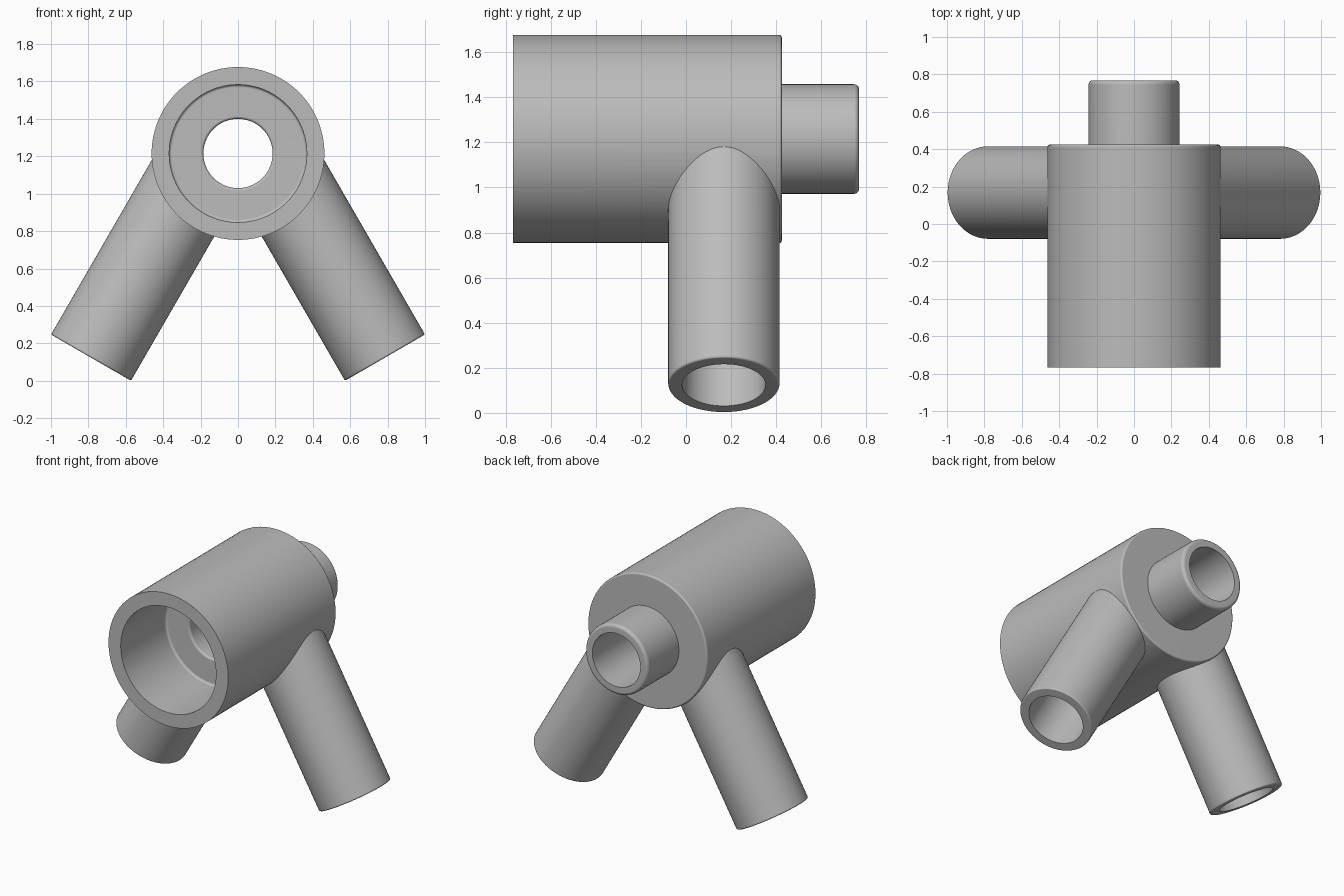
import bpy, bmesh
from math import sin, cos, pi, radians
from mathutils import Matrix, Vector

if "Cube" in bpy.data.objects:
    bpy.data.objects.remove(bpy.data.objects["Cube"], do_unlink=True)

SEGMENTS = 96
AXIS_Z = 1.215                       # height of the barrel axis
FRONT, STEP, SHOULDER, BACK = -0.768, -0.27, 0.425, 0.768
BORE = 0.185                         # radius shared by all narrow bores

grey = bpy.data.materials.new("plain grey")
grey.use_nodes = True
colour = (0.5, 0.5, 0.5, 1)
grey.diffuse_color = colour
grey.node_tree.nodes["Principled BSDF"].inputs["Base Color"].default_value = colour


def fillet(r, h, size, start, steps=4):
    """Quarter-circle profile points around the centre (r, h)."""
    return [(r + size * cos(a), h + size * sin(a))
            for a in (start + pi / 2 * i / steps for i in range(steps + 1))]


def lathe(name, profile, matrix):
    """Solid of revolution; the profile runs from axis to axis as (radius, height)."""
    bm = bmesh.new()
    verts = [bm.verts.new((r, 0, h)) for r, h in profile]
    edges = [bm.edges.new(pair) for pair in zip(verts, verts[1:])]
    bmesh.ops.spin(bm, geom=verts + edges, cent=(0, 0, 0), axis=(0, 0, 1),
                   angle=2 * pi, steps=SEGMENTS, use_merge=True)
    bmesh.ops.remove_doubles(bm, verts=bm.verts, dist=1e-5)
    bmesh.ops.recalc_face_normals(bm, faces=bm.faces)
    mesh = bpy.data.meshes.new(name)
    bm.to_mesh(mesh)
    bm.free()
    mesh.materials.append(grey)
    obj = bpy.data.objects.new(name, mesh)
    bpy.context.collection.objects.link(obj)
    obj.matrix_world = matrix
    return obj


def combine(target, tool, operation):
    """Apply a boolean and discard the tool."""
    mod = target.modifiers.new(operation.title(), 'BOOLEAN')
    mod.operation, mod.object, mod.solver = operation, tool, 'EXACT'
    bpy.context.view_layer.update()
    bpy.ops.object.modifier_apply(modifier=mod.name)
    bpy.data.objects.remove(tool, do_unlink=True)


# Barrel with its rear spigot, turned about the y axis
along_y = Matrix.Translation((0, 0, AXIS_Z)) @ Matrix.Rotation(-pi / 2, 4, 'X')
f, g = 0.012, 0.022
barrel = lathe("pipe_fitting",
               [(0, FRONT), (0.462, FRONT)]
               + fillet(0.462 - f, SHOULDER - f, f, 0)
               + [(0.243, SHOULDER)]
               + fillet(0.243 - g, BACK - g, g, 0)
               + [(0, BACK)], along_y)
bpy.context.view_layer.objects.active = barrel
barrel.select_set(True)

# Splayed legs, each starting at its open lower end and rising into the barrel
leg_frames = []
for side in (1, -1):
    place = Matrix.Translation((side * 0.786, 0.168, 0.1235))
    leg_frames.append(place @ Matrix.Rotation(radians(-30 * side), 4, 'Y'))
for frame in leg_frames:
    rim = 0.01
    leg = lathe("leg", [(0, 0)] + fillet(0.247 - rim, rim, rim, -pi / 2)
                + [(0.247, 1.2), (0, 1.2)], frame)
    combine(barrel, leg, 'UNION')

# Stepped bore through the barrel: wide front socket, narrow rear passage
b = 0.015
socket_floor = fillet(0.368 - b, STEP - b, b, 0)
passage_lip = [(BORE + b - b * sin(a), STEP + b - b * cos(a))
               for a in (pi / 8 * i for i in range(5))]
bore = lathe("bore_cutter", [(0, FRONT - 0.1), (0.368, FRONT - 0.1)]
             + socket_floor + passage_lip
             + [(BORE, BACK + 0.1), (0, BACK + 0.1)], along_y)
combine(barrel, bore, 'DIFFERENCE')

# Leg bores open into the rear passage
for frame in leg_frames:
    drill = lathe("leg_bore_cutter",
                  [(0, -0.1), (BORE, -0.1), (BORE, 1.3), (0, 1.3)], frame)
    combine(barrel, drill, 'DIFFERENCE')

# Smooth round walls with crisp rims
bpy.ops.object.shade_smooth_by_angle(angle=radians(30))
weighted = barrel.modifiers.new("Weighted normals", 'WEIGHTED_NORMAL')
weighted.keep_sharp = True
